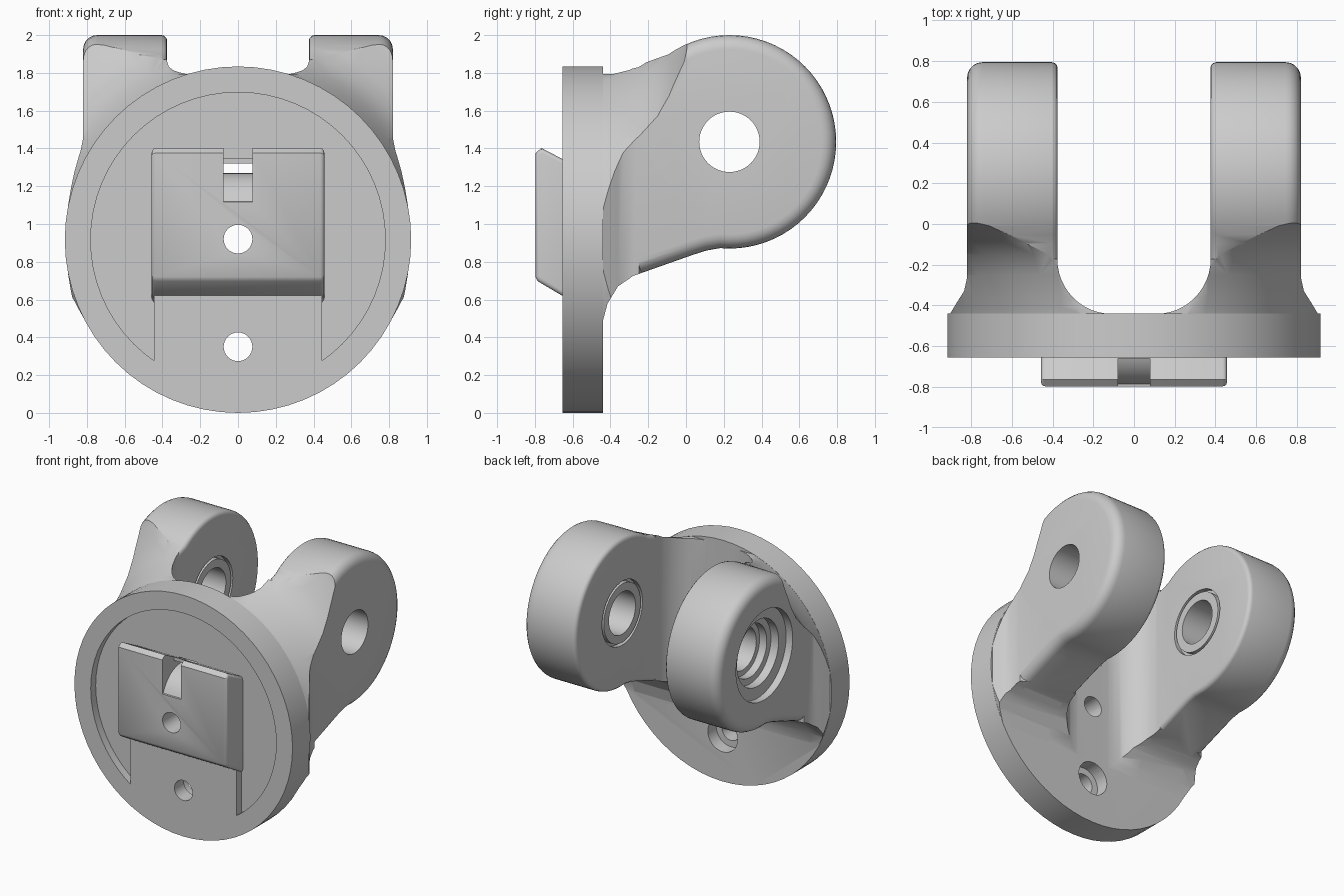
import bpy, bmesh, math
from mathutils import Vector

if "Cube" in bpy.data.objects:
    bpy.data.objects.remove(bpy.data.objects["Cube"])

grey = bpy.data.materials.new("plain grey")
grey.diffuse_color = (0.6, 0.6, 0.6, 1)
grey.use_nodes = True
grey.node_tree.nodes["Principled BSDF"].inputs["Base Color"].default_value = grey.diffuse_color

AX = {'x': lambda a, b, t: (t, a, b), 'y': lambda a, b, t: (a, t, b), 'z': lambda a, b, t: (a, b, t)}


def finish(name, bm):
    bmesh.ops.recalc_face_normals(bm, faces=bm.faces)
    me = bpy.data.meshes.new(name)
    bm.to_mesh(me)
    bm.free()
    me.materials.append(grey)
    ob = bpy.data.objects.new(name, me)
    bpy.context.collection.objects.link(ob)
    return ob


def loft(name, axis, rings):
    """Skin a list of (points, position along axis) with caps."""
    bm = bmesh.new()
    vs = [[bm.verts.new(AX[axis](a, b, t)) for a, b in pts] for pts, t in rings]
    for r0, r1 in zip(vs, vs[1:]):
        for i in range(len(r0)):
            j = (i + 1) % len(r0)
            bm.faces.new((r0[i], r0[j], r1[j], r1[i]))
    bm.faces.new(vs[0])
    bm.faces.new(vs[-1])
    return finish(name, bm)


def prism(name, axis, pts, lo, hi):
    return loft(name, axis, [(pts, lo), (pts, hi)])


def arc(c, r, a0, a1, n):
    return [(c[0] + r * math.cos(math.radians(a0 + (a1 - a0) * i / n)),
             c[1] + r * math.sin(math.radians(a0 + (a1 - a0) * i / n))) for i in range(n + 1)]


def circle(c, r, n=64):
    return arc(c, r, 90, 450, n)[:-1]


def rect(a0, b0, a1, b1):
    return [(a0, b0), (a1, b0), (a1, b1), (a0, b1)]


def boolean(ob, other, op):
    m = ob.modifiers.new("bool", 'BOOLEAN')
    m.operation, m.object, m.solver = op, other, 'EXACT'
    bpy.ops.object.select_all(action='DESELECT')
    bpy.context.view_layer.objects.active = ob
    ob.select_set(True)
    bpy.ops.object.modifier_apply(modifier=m.name)
    bpy.data.objects.remove(other)


def bevel(ob, width, segs, test):
    bm = bmesh.new()
    bm.from_mesh(ob.data)
    edges = [e for e in bm.edges if test(e.verts[0].co, e.verts[1].co)]
    bmesh.ops.bevel(bm, geom=edges, offset=width, segments=segs, profile=0.5,
                    affect='EDGES', clamp_overlap=False)
    bmesh.ops.recalc_face_normals(bm, faces=bm.faces)
    bm.to_mesh(ob.data)
    bm.free()


MID = (0, 0.917)        # flange centre (x, z)
PIN = (0.23, 1.435)     # pin centre (y, z)

# side outline of the lugs
side = ([(-0.5, 1.795), (-0.38, 1.795), (-0.3, 1.815), (-0.2, 1.86)] + arc(PIN, 0.565, 125, -95, 44)
        + [(0.11, 0.86), (0.04, 0.838), (-0.28, 0.725), (-0.36, 0.67),
           (-0.415, 0.58), (-0.442, 0.48), (-0.5, 0.48)])

# web between the lugs: U-shaped inside, flared outside
half = ([(0.95, -0.5), (0.915, -0.46), (0.87, -0.385), (0.835, -0.33), (0.817, -0.25), (0.6, -0.172)]
        + arc((0.107, -0.172), 0.27, 0, -90, 12))
fork = prism("fork_bracket", 'z', half + [(-x, y) for x, y in reversed(half)], 0.2, 2.1)
boolean(fork, prism("side_limit", 'x', side, -1, 1), 'INTERSECT')

# two lugs with rounded rims
for s in (-1, 1):
    lug = prism("lug", 'x', side, s * 0.375, s * 0.82)
    for x, w, n in ((0.82, 0.075, 5), (0.375, 0.03, 3)):
        bevel(lug, w, n, lambda a, b: abs(abs(a.x) - x) < 1e-4 and abs(abs(b.x) - x) < 1e-4
              and max(a.y, b.y) > -0.49)
    boolean(fork, lug, 'UNION')

# flared envelope blends the lugs into the flange rim
flare = [(0.913, -0.6), (0.913, -0.45), (0.925, -0.41), (0.945, -0.36), (0.985, -0.25),
         (1.05, -0.15), (1.12, -0.09), (1.25, -0.01), (1.6, 0.12), (1.8, 1.0)]
boolean(fork, loft("flare_limit", 'y', [(circle(MID, r), y) for r, y in flare]), 'INTERSECT')

# round flange with a front recess that leaves a central pad
flange = prism("flange", 'y', circle(MID, 0.917), -0.655, -0.44)
recess = prism("recess_cutter", 'y', circle(MID, 0.78), -0.75, -0.595)
boolean(recess, prism("pad", 'y', rect(-0.445, -0.1, 0.445, 1.3), -0.9, -0.5), 'DIFFERENCE')
boolean(flange, recess, 'DIFFERENCE')
boolean(fork, flange, 'UNION')

# raised front block with chamfered ends
block = prism("front_block", 'x', [(-0.57, 1.30), (-0.765, 1.402), (-0.798, 1.375),
                                   (-0.798, 0.72), (-0.785, 0.697), (-0.57, 0.57)], -0.457, 0.457)
bevel(block, 0.022, 3, lambda a, b: abs(a.x - b.x) < 1e-4 and max(a.y, b.y) < -0.56 )
boolean(fork, block, 'UNION')

# strap slot with a curved ramp
ramp = arc((-0.57, 1.04), 0.23, 160, 90, 8)
slot = [(-0.9, 1.10)] + ramp + [(-0.3, 1.27), (-0.3, 1.32), (-0.66, 1.32), (-0.66, 1.5), (-0.9, 1.5)]
boolean(fork, prism("slot_cutter", 'x', slot, -0.078, 0.078), 'DIFFERENCE')

# screw holes, the lower one counterbored at the back
for z, r, y0, y1 in ((0.92, 0.076, -1, 0), (0.35, 0.076, -1, 0), (0.35, 0.125, -0.54, 0)):
    boolean(fork, prism("screw_cutter", 'y', circle((0, z), r, 32), y0, y1), 'DIFFERENCE')

# pin bore and stepped counterbore on the left outer face
for r, x0, x1 in ((0.16, -1, 1), (0.34, -1, -0.765), (0.25, -1, -0.70), (0.2, -1, -0.64)):
    boolean(fork, prism("bore_cutter", 'x', circle(PIN, r, 48), x0, x1), 'DIFFERENCE')

# bushing grooves on the inner faces
for s in (-1, 1):
    ring = prism("groove_cutter", 'x', circle(PIN, 0.243, 48), s * 0.3, s * 0.41)
    boolean(ring, prism("groove_core", 'x', circle(PIN, 0.222, 48), s * 0.2, s * 0.5), 'DIFFERENCE')
    boolean(fork, ring, 'DIFFERENCE')

bpy.ops.object.select_all(action='DESELECT')
bpy.context.view_layer.objects.active = fork
fork.select_set(True)
bpy.ops.object.shade_smooth_by_angle(angle=math.radians(32))
